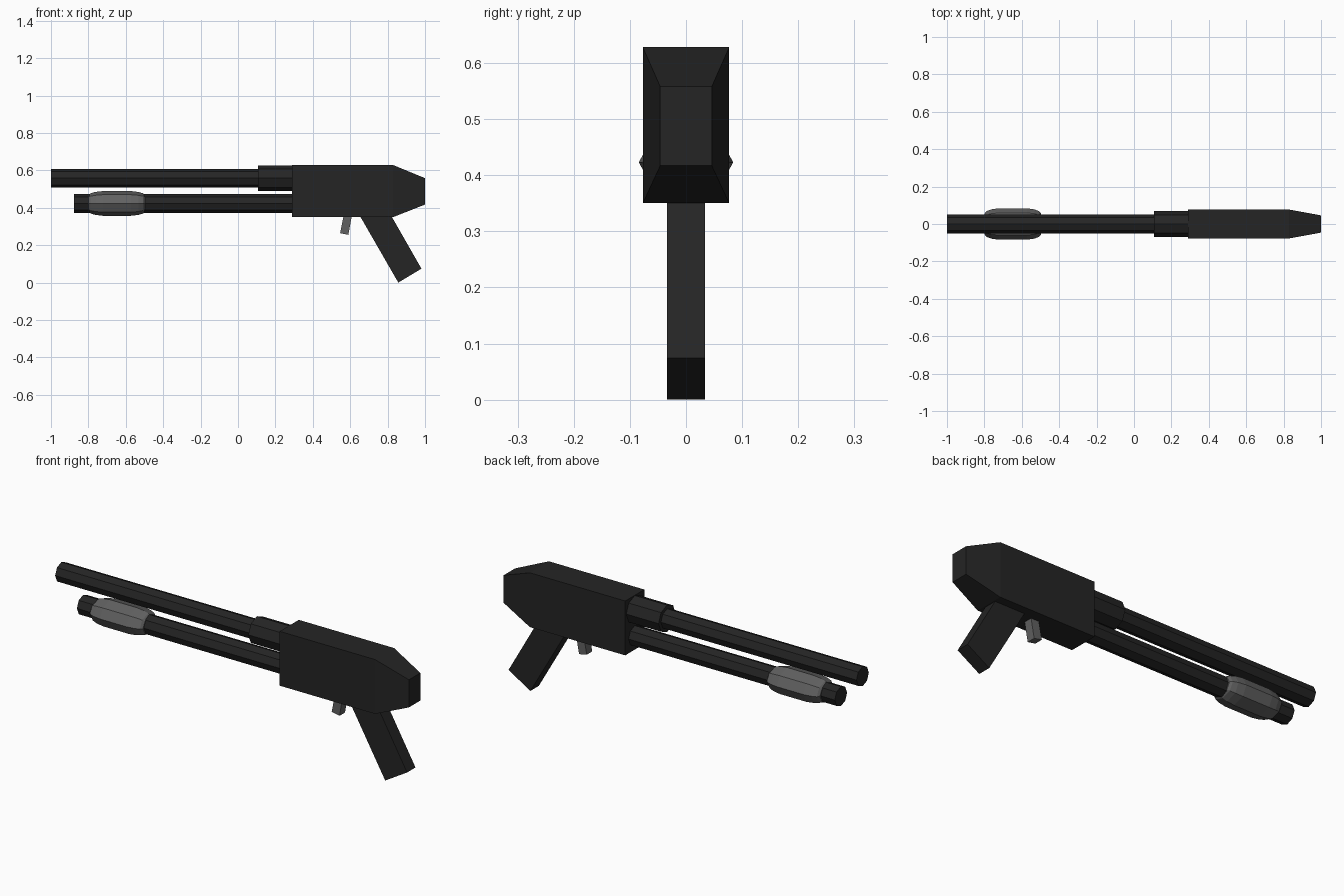
import bpy, bmesh
from math import cos, sin, pi

if "Cube" in bpy.data.objects:
    bpy.data.objects.remove(bpy.data.objects["Cube"])


def material(name, value):
    m = bpy.data.materials.new(name)
    m.diffuse_color = (value, value, value, 1)
    m.use_nodes = True
    m.node_tree.nodes["Principled BSDF"].inputs["Base Color"].default_value = m.diffuse_color
    return m


BLACK = material("black_metal", 0.018)
GREY = material("grey_grip", 0.12)


def loft(name, rings, mat):
    """Skin matching rings of points and cap both ends, flat shaded."""
    bm = bmesh.new()
    loops = [[bm.verts.new(p) for p in ring] for ring in rings]
    n = len(loops[0])
    for a, b in zip(loops, loops[1:]):
        for i in range(n):
            j = (i + 1) % n
            bm.faces.new((a[i], a[j], b[j], b[i]))
    bm.faces.new(loops[0][::-1])
    bm.faces.new(loops[-1])
    bmesh.ops.recalc_face_normals(bm, faces=bm.faces)
    me = bpy.data.meshes.new(name)
    bm.to_mesh(me)
    bm.free()
    me.materials.append(mat)
    ob = bpy.data.objects.new(name, me)
    bpy.context.collection.objects.link(ob)
    return ob


def octagon(x, z, ry, rz):
    return [(x, ry * cos(i * pi / 4), z + rz * sin(i * pi / 4)) for i in range(8)]


def tube(name, x0, x1, z, r):
    return loft(name, [octagon(x, z, r, r) for x in (x0, x1)], BLACK)


def rect(x, half_y, z0, z1):
    return [(x, -half_y, z0), (x, half_y, z0), (x, half_y, z1), (x, -half_y, z1)]


def slab(name, outline, half_y, mat):
    """Extrude an x-z outline symmetrically across y."""
    return loft(name, [[(x, y, z) for x, z in outline] for y in (-half_y, half_y)], mat)


# Receiver with tapered rear
loft("receiver", [rect(0.29, 0.077, 0.35, 0.628),
                  rect(0.83, 0.077, 0.35, 0.628),
                  rect(1.0, 0.046, 0.417, 0.558)], BLACK)

# Barrel, its collar, and the lower magazine tube
tube("barrel", -1.0, 0.30, 0.558, 0.05)
tube("barrel_collar", 0.107, 0.30, 0.558, 0.069)
tube("magazine_tube", -0.877, 0.30, 0.423, 0.05)

# Pump: squashed octagon with rounded ends, mirrored about its middle
half = [(0.15, 0.68), (0.14, 0.82), (0.115, 0.93), (0.075, 1.0)]
profile = [(-d, s) for d, s in half] + [(d, s) for d, s in reversed(half)]
loft("pump", [octagon(-0.648 + d, 0.423, 0.084 * s, 0.066 * s) for d, s in profile], GREY)

# Trigger and slanted pistol grip, both sunk slightly into the receiver
slab("trigger", [(0.546, 0.264), (0.590, 0.255), (0.611, 0.37), (0.567, 0.37)], 0.022, GREY)
slab("grip", [(0.857, 0.0), (0.981, 0.074), (0.806, 0.38), (0.638, 0.38)], 0.034, BLACK)
